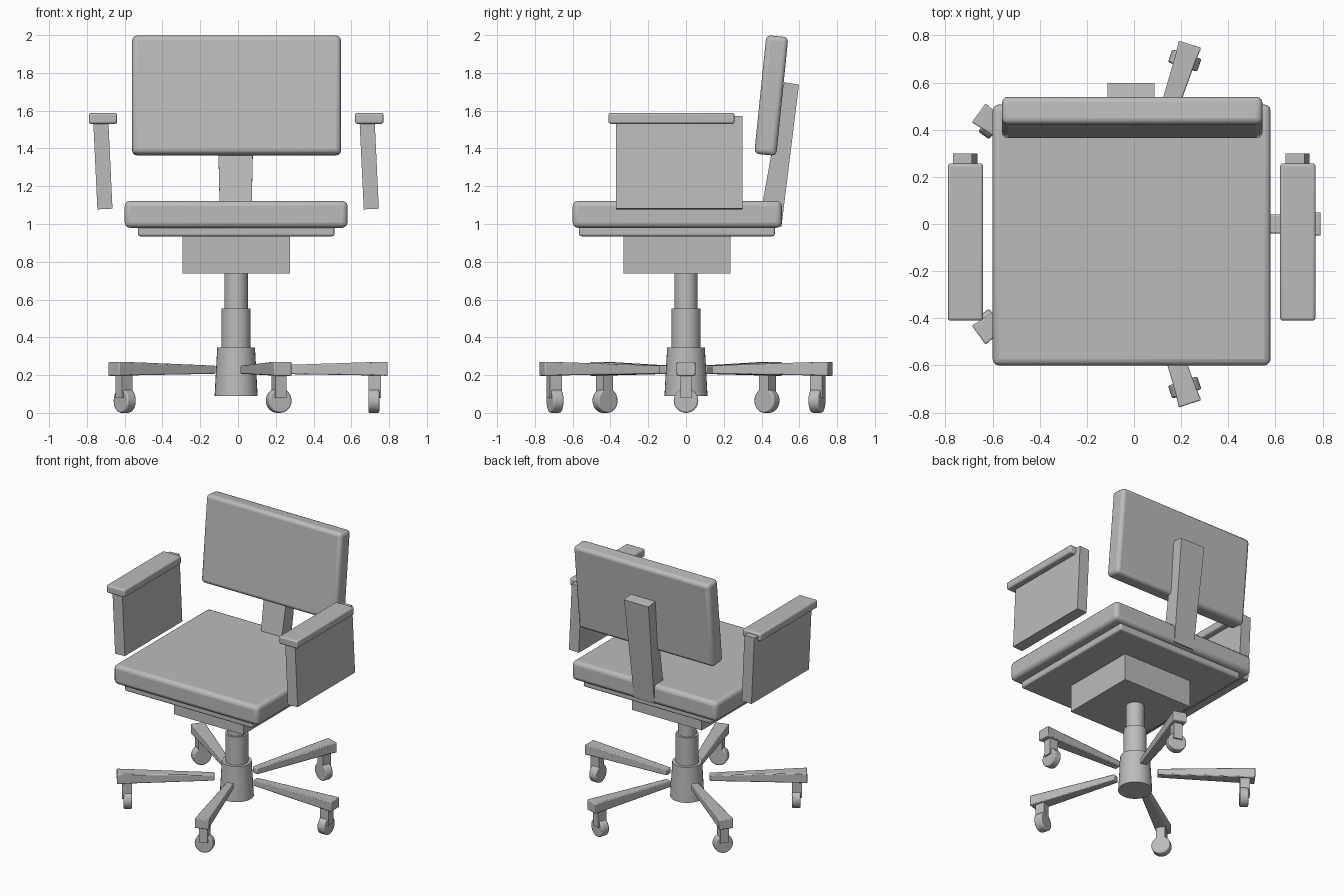
import bpy, bmesh, math
from mathutils import Matrix, Vector

if "Cube" in bpy.data.objects:
    bpy.data.objects.remove(bpy.data.objects["Cube"])

grey = bpy.data.materials.new("plain grey")
grey.diffuse_color = (0.5, 0.5, 0.5, 1)
grey.use_nodes = True
grey.node_tree.nodes["Principled BSDF"].inputs["Base Color"].default_value = grey.diffuse_color
CX = -0.01  # column axis


def finish(name, bm, bevel=0.0, segments=3, smooth=False):
    bmesh.ops.recalc_face_normals(bm, faces=bm.faces)
    mesh = bpy.data.meshes.new(name)
    bm.to_mesh(mesh)
    bm.free()
    mesh.materials.append(grey)
    ob = bpy.data.objects.new(name, mesh)
    bpy.context.collection.objects.link(ob)
    if bevel:
        mod = ob.modifiers.new("rounding", 'BEVEL')
        mod.width, mod.segments = bevel, segments
        mod.limit_method, mod.angle_limit = 'ANGLE', math.radians(40)
    if bevel or smooth:
        bpy.ops.object.select_all(action='DESELECT')
        ob.select_set(True)
        bpy.context.view_layer.objects.active = ob
        bpy.ops.object.shade_smooth_by_angle(angle=math.radians(35))
    return ob


def box(name, lo, hi, bevel=0.0, rot=None, place=None):
    """Box between two corners, optionally turned about its own centre."""
    lo, hi = Vector(lo), Vector(hi)
    bm = bmesh.new()
    bmesh.ops.create_cube(bm, size=1)
    m = Matrix.Translation((lo + hi) / 2) @ (rot or Matrix()) @ Matrix.Diagonal((*(hi - lo), 1))
    bm.transform((place or Matrix()) @ m)
    return finish(name, bm, bevel)


def cylinder(name, r1, r2, z0, z1, place, bevel=0.0):
    bm = bmesh.new()
    bmesh.ops.create_cone(bm, cap_ends=True, segments=32, radius1=r1, radius2=r2, depth=z1 - z0)
    bm.transform(place @ Matrix.Translation((0, 0, (z0 + z1) / 2)))
    return finish(name, bm, bevel, 2, True)


def loft(name, rings, bevel=0.0, place=None):
    """Skin a row of four-cornered sections."""
    bm = bmesh.new()
    vs = [[bm.verts.new(p) for p in ring] for ring in rings]
    for a, b in zip(vs, vs[1:]):
        for i in range(4):
            j = (i + 1) % 4
            bm.faces.new((a[i], a[j], b[j], b[i]))
    bm.faces.new(vs[0])
    bm.faces.new(vs[-1])
    bm.transform(place or Matrix())
    return finish(name, bm, bevel, 2)


# seat, its plate and the mechanism housing
box("seat", (-0.60, -0.60, 0.98), (0.58, 0.507, 1.122), 0.028)
box("seat_plate", (-0.53, -0.566, 0.935), (0.51, 0.47, 0.99), 0.012)
box("mechanism_housing", (-0.293, -0.33, 0.737), (0.275, 0.235, 0.94))

# backrest cushion, leaning back
lean = Matrix.Rotation(math.radians(-5.8), 4, 'X')
box("backrest", (-0.56, 0.393, 1.365), (0.545, 0.51, 1.996), 0.025, lean)

# backrest support bar, narrowing downward
top, bottom = (-0.112, 0.087), (-0.095, 0.07)
loft("backrest_support", [
    [(bottom[0], 0.385, 1.0), (bottom[1], 0.385, 1.0), (bottom[1], 0.505, 0.985), (bottom[0], 0.505, 0.985)],
    [(top[0], 0.52, 1.75), (top[1], 0.52, 1.75), (top[1], 0.598, 1.738), (top[0], 0.598, 1.738)]])

# armrests: both panels lean the same way
tilt = Matrix.Rotation(math.radians(-2.7), 4, 'Y').inverted()
for side, dx in (("left", 0.0), ("right", 1.41)):
    box(side + "_armrest_pad", (-0.79 + dx, -0.41, 1.53), (-0.64 + dx, 0.257, 1.588), 0.012)
    panel = box(side + "_armrest_panel", (-0.756 + dx, -0.37, 1.079), (-0.676 + dx, 0.30, 1.571),
                0, Matrix.Rotation(math.radians(-2.7), 4, 'Y'))

# telescopic column
axis = Matrix.Translation((CX, 0, 0))
cylinder("column_foot", 0.114, 0.10, 0.09, 0.345, axis)
cylinder("column_sleeve", 0.077, 0.077, 0.34, 0.552, axis)
cylinder("column_piston", 0.062, 0.062, 0.55, 0.745, axis)


def section(r, w, z0, z1):
    return [(r, -w, z0), (r, w, z0), (r, w, z1), (r, -w, z1)]


# five legs with casters
for k in range(5):
    spin = axis @ Matrix.Rotation(math.radians(72 * k), 4, 'Z')
    n = str(k + 1)
    loft("leg_" + n, [section(0.15, 0.025, 0.207, 0.25),
                      section(0.745, 0.045, 0.198, 0.27),
                      section(0.802, 0.05, 0.196, 0.27)], 0.006, spin)
    box("caster_stem_" + n, (0.70, -0.03, 0.11), (0.766, 0.03, 0.205), place=spin)
    box("caster_plate_" + n, (0.753, -0.03, 0.08), (0.768, 0.03, 0.205), place=spin)
    wheel = spin @ Matrix.Translation((0, 0, 0.065)) @ Matrix.Rotation(math.pi / 2, 4, 'Y')
    cylinder("caster_wheel_" + n, 0.065, 0.065, 0.70, 0.758, wheel, 0.008)
